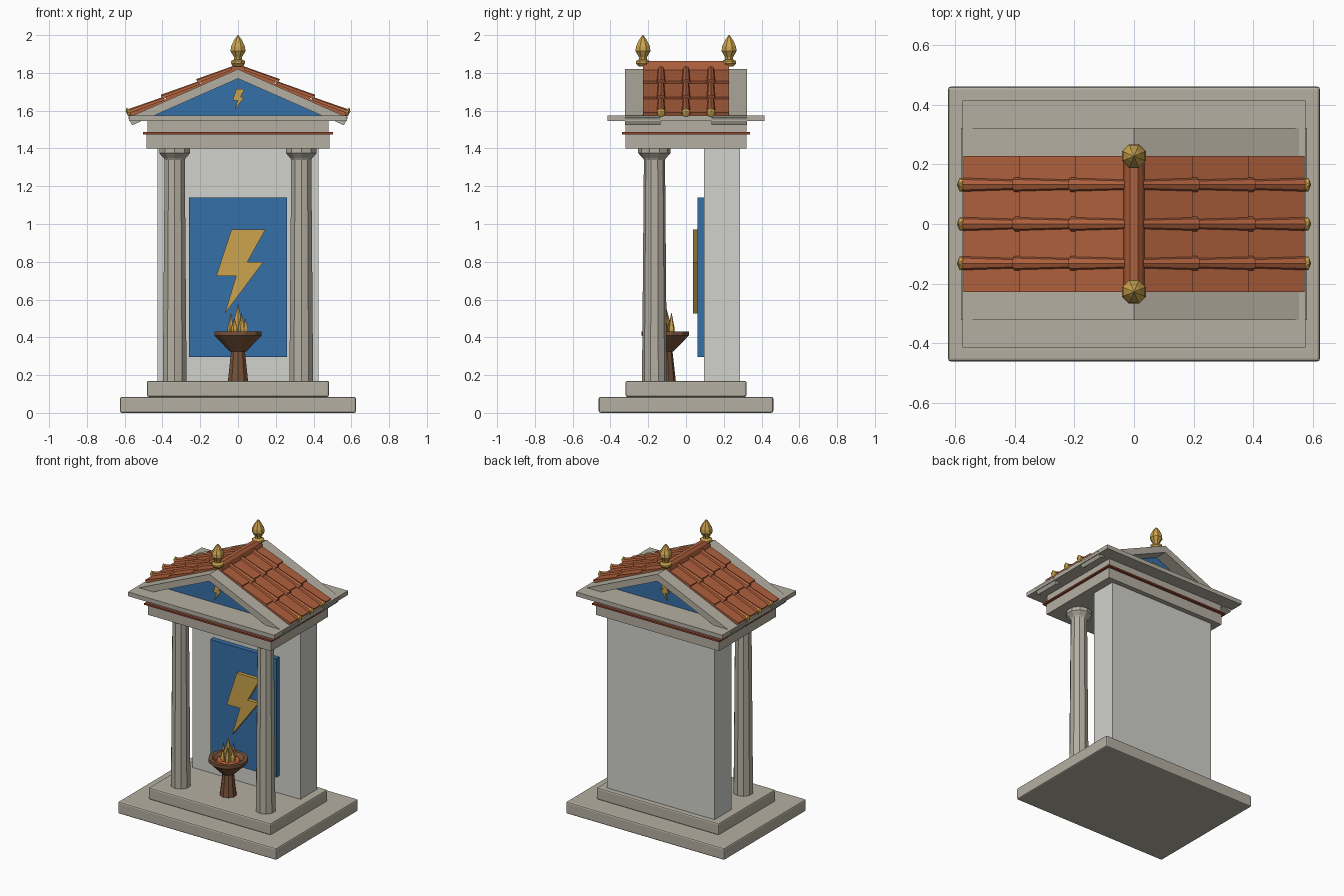
import bpy, bmesh, math
from mathutils import Vector, Matrix

old = bpy.data.objects.get("Cube")
if old:
    bpy.data.objects.remove(old, do_unlink=True)


def material(name, rgb):
    m = bpy.data.materials.new(name)
    m.use_nodes = True
    m.diffuse_color = (*rgb, 1)
    bsdf = next(n for n in m.node_tree.nodes if n.type == 'BSDF_PRINCIPLED')
    bsdf.inputs["Base Color"].default_value = (*rgb, 1)
    return m


STONE = material("warm stone", (0.46, 0.43, 0.36))
WALL = material("pale plaster", (0.64, 0.64, 0.61))
BLUE = material("blue paint", (0.035, 0.16, 0.39))
GOLD = material("gold", (0.60, 0.37, 0.075))
TILE = material("terracotta", (0.42, 0.115, 0.045))
STRIPE = material("dark red", (0.28, 0.06, 0.03))
BROWN = material("bronze brown", (0.19, 0.085, 0.04))
EMBER = material("ember orange", (0.55, 0.13, 0.05))


def finish(name, bm, mat):
    bmesh.ops.recalc_face_normals(bm, faces=bm.faces)
    me = bpy.data.meshes.new(name)
    bm.to_mesh(me)
    bm.free()
    me.materials.append(mat)
    ob = bpy.data.objects.new(name, me)
    bpy.context.scene.collection.objects.link(ob)
    return ob


def box(name, mat, x, y, z, bevel=0):
    """Box spanning the given (low, high) ranges."""
    bm = bmesh.new()
    bmesh.ops.create_cube(bm, size=1)
    for v in bm.verts:
        v.co = [r[0] if c < 0 else r[1] for c, r in zip(v.co, (x, y, z))]
    ob = finish(name, bm, mat)
    if bevel:
        mod = ob.modifiers.new("soft edges", 'BEVEL')
        mod.width, mod.segments = bevel, 2
    return ob


def prism(name, mat, points, y0, y1):
    """Outline in x and z, extruded along y."""
    bm = bmesh.new()
    face = bm.faces.new([bm.verts.new((x, y0, z)) for x, z in points])
    moved = bmesh.ops.extrude_face_region(bm, geom=[face])["geom"]
    verts = [g for g in moved if isinstance(g, bmesh.types.BMVert)]
    bmesh.ops.translate(bm, verts=verts, vec=(0, y1 - y0, 0))
    return finish(name, bm, mat)


def lathe(name, mat, profile, at, sides, turn=0.5):
    """Closed turned shape from (radius, height) pairs."""
    bm = bmesh.new()
    rings = []
    for r, z in profile:
        rings.append([bm.verts.new((at[0] + r * math.cos(a), at[1] + r * math.sin(a), z))
                      for a in (math.tau * (i + turn) / sides for i in range(sides))])
    for low, high in zip(rings, rings[1:]):
        for i in range(sides):
            j = (i + 1) % sides
            bm.faces.new((low[i], low[j], high[j], high[i]))
    bm.faces.new(rings[0])
    bm.faces.new(rings[-1])
    return finish(name, bm, mat)


# Stepped base, back wall and beams
box("lower_step", STONE, (-.625, .625), (-.462, .462), (0, .085), .01)
box("upper_step", STONE, (-.482, .482), (-.32, .32), (.085, .17), .01)
box("back_wall", WALL, (-.425, .425), (.095, .285), (.17, 1.4))
box("architrave", STONE, (-.485, .485), (-.32, .32), (1.4, 1.475))
box("red_band", STRIPE, (-.502, .502), (-.34, .34), (1.475, 1.486))
box("frieze", STONE, (-.48, .48), (-.32, .32), (1.486, 1.545))
box("cornice", STONE, (-.577, .577), (-.415, .415), (1.545, 1.575))

# Banner with lightning bolt
box("banner", BLUE, (-.26, .26), (.06, .095), (.295, 1.14))
BOLT = [(-.035, .97), (.145, .97), (.05, .80), (.135, .80),
        (-.07, .525), (-.01, .725), (-.115, .725)]
prism("banner_bolt", GOLD, BOLT, .036, .06)

# Columns with flared capitals
COLUMN = [(.066, .17), (.056, 1.34), (.062, 1.35), (.086, 1.375), (.086, 1.4)]
for side, x in (("left", .335), ("right", -.335)):
    lathe(side + "_column", STONE, COLUMN, (x, -.167), 10)

# Brazier with embers and flames
FIRE = (0, -.11)
lathe("brazier_stem", BROWN, [(.056, .17), (.038, .33)], FIRE, 10)
lathe("brazier_bowl", BROWN, [(.045, .325), (.13, .41), (.13, .432), (.105, .432), (.08, .405)],
      FIRE, 12)
lathe("embers", EMBER, [(.083, .40), (.075, .418)], FIRE, 12)
lathe("main_flame", GOLD, [(.034, .41), (.038, .45), (.018, .51), (.001, .575)], FIRE, 6)
for i in range(6):
    a = math.tau * i / 6
    spot = (.038 * math.cos(a), FIRE[1] + .038 * math.sin(a))
    top = .53 if i % 2 else .5
    lathe(f"small_flame_{i + 1}", GOLD, [(.016, .41), (.018, .445), (.001, top)], spot, 5)

# Gables: raking beams, painted triangles and small bolts
RAKE = [(0, 1.82), (.582, 1.563), (.56, 1.523), (0, 1.77), (-.56, 1.523), (-.582, 1.563)]
prism("gable_core", BLUE, [(-.46, 1.57), (.46, 1.57), (0, 1.775)], -.23, .23)
for side, s in (("front", -1), ("back", 1)):
    prism(side + "_raking_beam", STONE, RAKE, .135 * s, .322 * s)
    small = [(.25 * x, 1.66 + .25 * (z - .75)) for x, z in BOLT]
    prism(side + "_gable_bolt", GOLD, small, .23 * s, .239 * s)

# Roof tiles, laid out in slope space: u down the slope, w away from it
ANGLE = math.atan2(.257, .582)
LENGTH = .565 / math.cos(ANGLE)


def slope(s):
    """Matrix from (u, y, w) on the slope to the world, s is the side."""
    c, n = math.cos(ANGLE), math.sin(ANGLE)
    return Matrix(((s * c, 0, s * n, 0), (0, 1, 0, 0), (-n, 0, c, 1.82), (0, 0, 0, 1)))


def cover_tile(bm, u0, u1, y):
    """Half-round tile, wider and higher at its lower end."""
    rings = []
    for u, r, lift in ((u0, .017, .008), (u1, .025, .016)):
        rings.append([bm.verts.new((u, y + r * math.cos(a), lift + r * math.sin(a)))
                      for a in (math.pi * k / 4 for k in range(5))])
    for k in range(5):
        j = (k + 1) % 5
        bm.faces.new((rings[0][k], rings[0][j], rings[1][j], rings[1][k]))
    for ring in rings:
        bm.faces.new(ring)


for side, s in (("left", 1), ("right", -1)):
    flat, covers, ends = bmesh.new(), bmesh.new(), bmesh.new()
    for row in range(3):
        u0, u1 = LENGTH * row / 3, LENGTH * (row + 1) / 3
        # Flat course rising towards its lower edge
        cube = bmesh.ops.create_cube(flat, size=1)["verts"]
        for v in cube:
            low = v.co.x > 0
            top = .021 if low else .009
            v.co = (u1 if low else u0, .228 * (1 if v.co.y > 0 else -1),
                    top if v.co.z > 0 else -.008)
        for y in (-.132, 0, .132):
            cover_tile(covers, u0 + .01, u1 + .018 * (row < 2), y)
    for y in (-.132, 0, .132):
        place = Matrix.Translation((LENGTH + .004, y, .022)) @ Matrix.Diagonal((.015, .026, .03, 1))
        bmesh.ops.create_icosphere(ends, subdivisions=1, radius=1, matrix=place)
    for name, bm, mat in (("flat_tiles", flat, TILE), ("cover_tiles", covers, TILE),
                          ("tile_ends", ends, GOLD)):
        bm.transform(slope(s))
        finish(f"{side}_{name}", bm, mat)

# Ridge cap and finials
prism("ridge_cap", TILE, [(-.036, 1.815), (.036, 1.815), (.028, 1.85), (.014, 1.864),
                          (-.014, 1.864), (-.028, 1.85)], -.228, .228)
FINIAL = [(.026, 1.835), (.04, 1.85), (.04, 1.862), (.022, 1.872), (.024, 1.885),
          (.043, 1.915), (.04, 1.94), (.022, 1.975), (.002, 2.0)]
for side, y in (("front", -.228), ("back", .228)):
    lathe(side + "_finial", GOLD, FINIAL, (0, y), 8)
